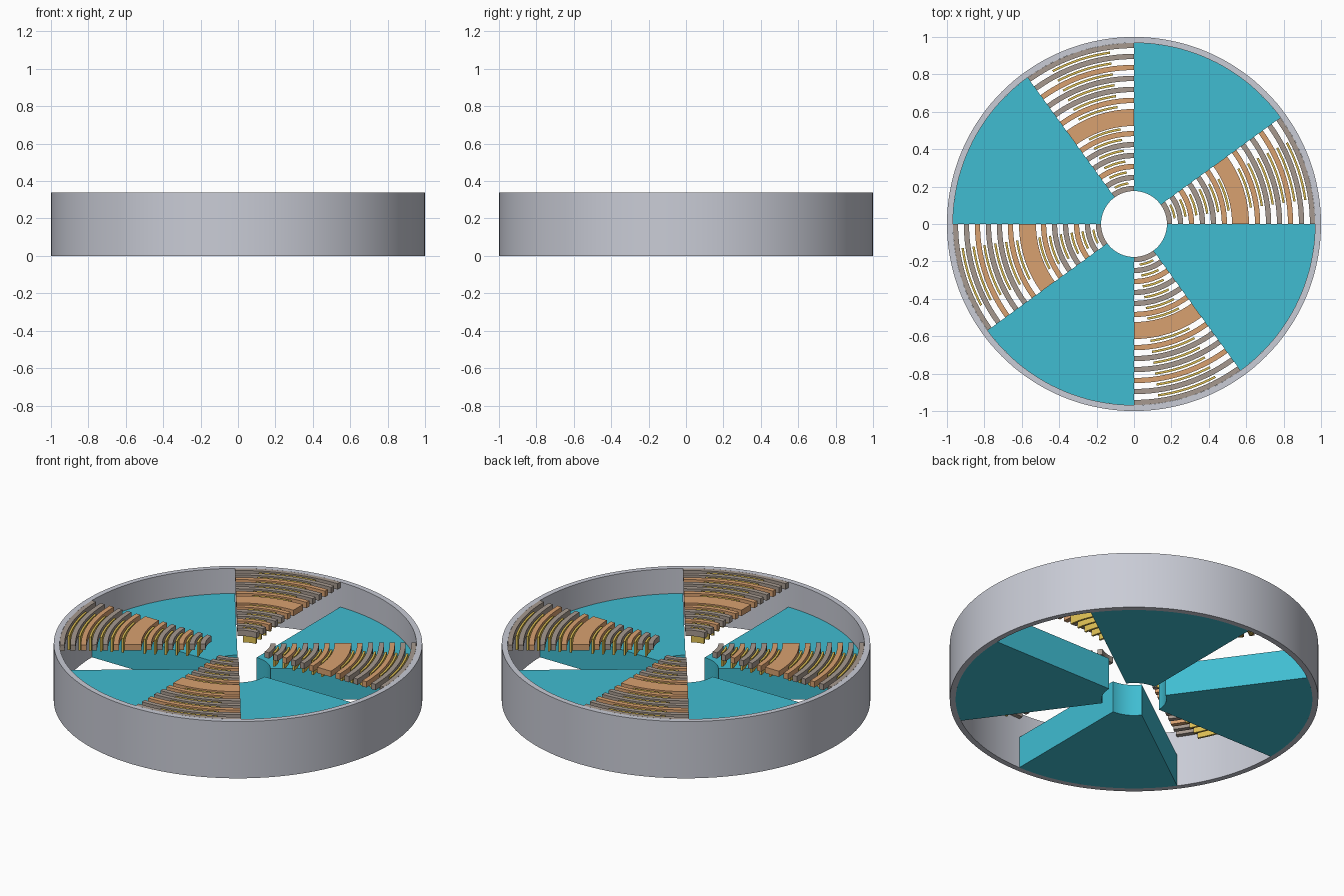
import bpy, bmesh, math

cube = bpy.data.objects.get("Cube")
if cube:
    bpy.data.objects.remove(cube, do_unlink=True)


def material(name, srgb):
    linear = [((c + 0.055) / 1.055) ** 2.4 for c in srgb] + [1.0]
    mat = bpy.data.materials.new(name)
    mat.use_nodes = True
    mat.diffuse_color = linear
    mat.node_tree.nodes["Principled BSDF"].inputs["Base Color"].default_value = linear
    return mat


silver = material("silver", (0.79, 0.80, 0.84))
teal = material("teal", (0.25, 0.74, 0.82))
copper = material("copper", (0.85, 0.63, 0.44))
stone = material("warm grey", (0.65, 0.60, 0.56))
brass = material("brass", (0.87, 0.75, 0.33))


def arc_block(name, mat, r_in, r_out, z_low, z_high, start, sweep):
    """Curved block: a radial rectangle swept around z, angles in degrees."""
    closed = sweep == 360
    steps = max(6, round(sweep / 2.5))
    bm = bmesh.new()
    rings = []
    for i in range(steps if closed else steps + 1):
        a = math.radians(start + sweep * i / steps)
        rings.append([bm.verts.new((r * math.cos(a), r * math.sin(a), z))
                      for r, z in ((r_in, z_low), (r_out, z_low), (r_out, z_high), (r_in, z_high))])
    for i in range(steps):
        p, q = rings[i], rings[(i + 1) % len(rings)]
        for k in range(4):
            n = (k + 1) % 4
            bm.faces.new((p[k], p[n], q[n], q[k]))
    if not closed:
        bm.faces.new(rings[0])
        bm.faces.new(rings[-1])
    bmesh.ops.recalc_face_normals(bm, faces=bm.faces)
    mesh = bpy.data.meshes.new(name)
    bm.to_mesh(mesh)
    bm.free()
    mesh.materials.append(mat)
    obj = bpy.data.objects.new(name, mesh)
    bpy.context.collection.objects.link(obj)
    bpy.ops.object.select_all(action='DESELECT')
    obj.select_set(True)
    bpy.context.view_layer.objects.active = obj
    bpy.ops.object.shade_smooth_by_angle(angle=math.radians(30))
    return obj


HUB, RIM, TOP = 0.176, 0.968, 0.34
PITCH, BAR, GAP = 0.0587, 0.028, 36

# Outer wall
arc_block("outer_ring", silver, RIM, 1.0, 0, TOP, 0, 360)

# Bar layout from the hub outwards: inner six, wide band, outer six
bars = [(HUB + PITCH * i, BAR, copper if i % 3 == 2 else stone) for i in range(6)]
bars.append((0.524, 0.091, copper))
bars += [(0.647 + PITCH * i, BAR - 0.001 * (i == 5), copper if i % 3 == 0 else stone)
         for i in range(6)]

for quarter in range(4):
    start = 90 * quarter
    # Solid wedge
    arc_block(f"wedge_{quarter}", teal, HUB, RIM, 0, 0.19, start + GAP, 90 - GAP)
    # Grille bars in the open sector
    for i, (r, width, mat) in enumerate(bars):
        arc_block(f"grille_bar_{quarter}_{i}", mat, r, r + width, 0.305, TOP, start, GAP)
    # Thin hanging blades between neighbouring bars
    for i, (a, b) in enumerate(zip(bars, bars[1:])):
        mid = (a[0] + a[1] + b[0]) / 2
        arc_block(f"blade_{quarter}_{i}", brass, mid - 0.006, mid + 0.006, 0.25, 0.335, start + 8, GAP - 16)
